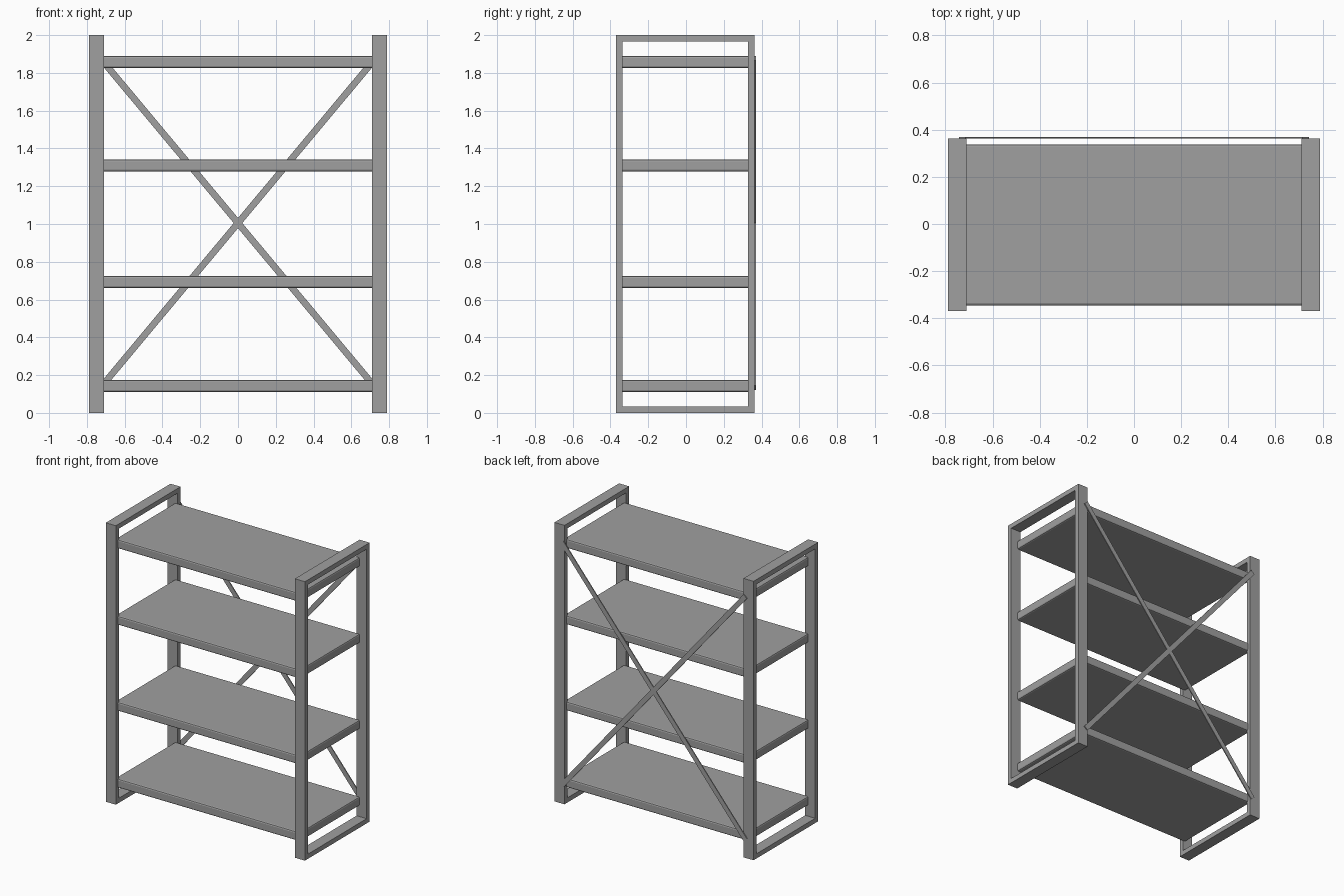
import bpy
import bmesh
from math import atan2, hypot
from mathutils import Matrix

if "Cube" in bpy.data.objects:
    bpy.data.objects.remove(bpy.data.objects["Cube"], do_unlink=True)

grey = bpy.data.materials.new("mid_grey")
grey.use_nodes = True
grey.diffuse_color = (0.35, 0.35, 0.35, 1)
grey.node_tree.nodes["Principled BSDF"].inputs["Base Color"].default_value = grey.diffuse_color


def add_object(name, bm):
    mesh = bpy.data.meshes.new(name)
    bm.to_mesh(mesh)
    bm.free()
    mesh.materials.append(grey)
    obj = bpy.data.objects.new(name, mesh)
    bpy.context.collection.objects.link(obj)
    return obj


def box(name, centre, size, angle=0):
    bm = bmesh.new()
    bmesh.ops.create_cube(bm, size=1)
    bm.transform(Matrix.Translation(centre) @ Matrix.Rotation(angle, 4, 'Y')
                 @ Matrix.Diagonal((*size, 1)))
    return add_object(name, bm)


def side_frame(name, x0, x1):
    # rectangular loop, outer minus inner, pushed out across its width
    bm = bmesh.new()
    front, back, top, wall = -0.37, 0.363, 2.0, 0.034
    loops = []
    for inset in (0, wall):
        corners = [(front + inset, inset), (back - inset, inset),
                   (back - inset, top - inset), (front + inset, top - inset)]
        loops.append([bm.verts.new((x0, y, z)) for y, z in corners])
    outer, inner = loops
    ring = [bm.faces.new((outer[i], outer[(i + 1) % 4], inner[(i + 1) % 4], inner[i]))
            for i in range(4)]
    new = bmesh.ops.extrude_face_region(bm, geom=ring)["geom"]
    verts = [v for v in new if isinstance(v, bmesh.types.BMVert)]
    bmesh.ops.translate(bm, verts=verts, vec=(x1 - x0, 0, 0))
    bmesh.ops.recalc_face_normals(bm, faces=bm.faces)
    add_object(name, bm)


# Side frames
side_frame("right_frame", -0.79, -0.71)
side_frame("left_frame", 0.71, 0.79)

# Shelves with softened edges
for i, z in enumerate((0.143, 0.693, 1.31, 1.858)):
    shelf = box(f"shelf_{i + 1}", (0, -0.004, z), (1.468, 0.684, 0.064))
    bevel = shelf.modifiers.new("soft_edges", 'BEVEL')
    bevel.width = 0.01
    bevel.segments = 2

# Crossed flat braces on the back
run, rise = 0.728, 0.872
for name, side in (("rising_brace", 1), ("falling_brace", -1)):
    box(name, (0, 0.3665, 1.005), (2 * hypot(run, rise), 0.007, 0.035),
        -side * atan2(rise, run))
